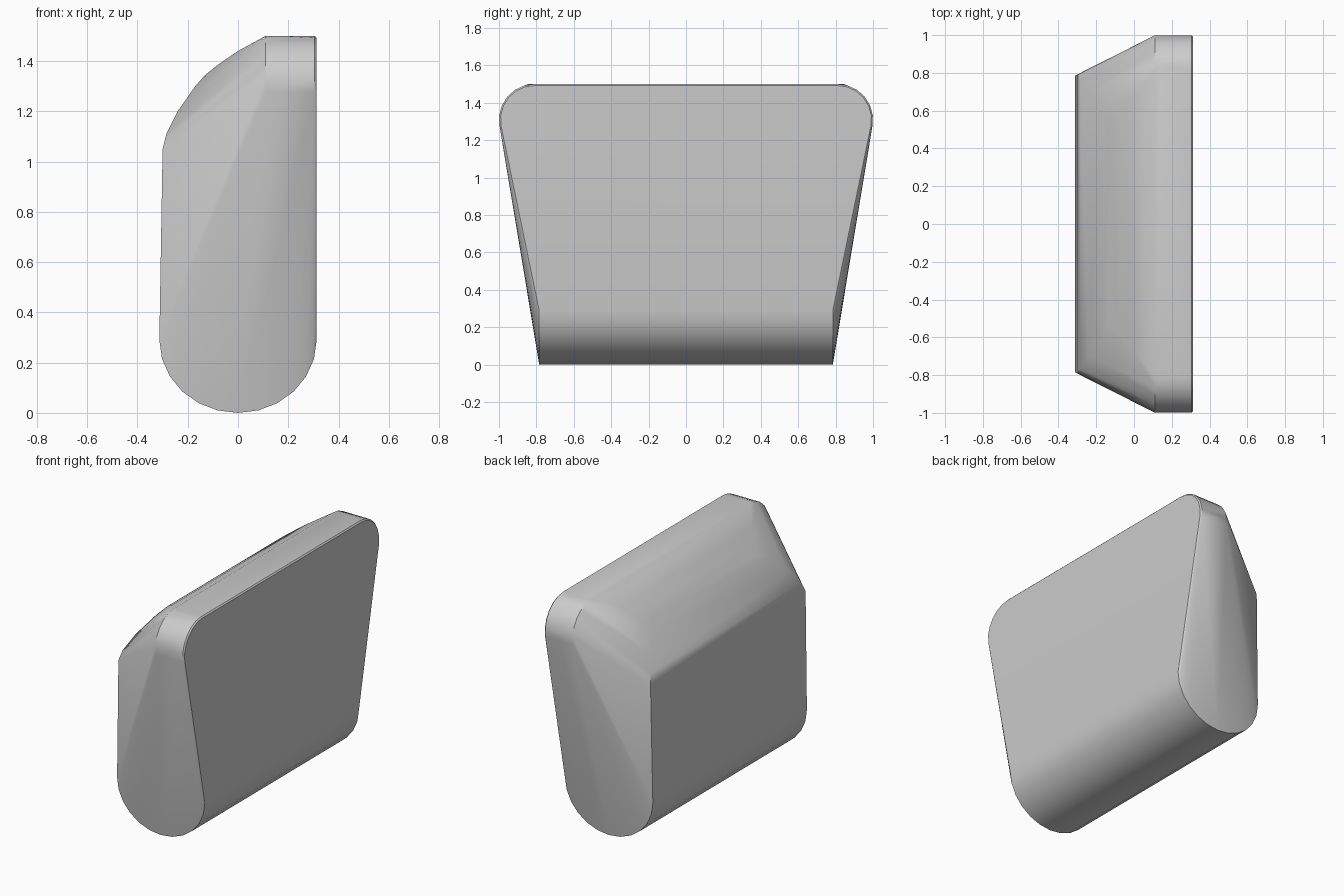
import bpy
import bmesh
from math import sin, cos, radians, pi

cube = bpy.data.objects.get("Cube")
if cube:
    bpy.data.objects.remove(cube, do_unlink=True)

grey = bpy.data.materials.new("plain_grey")
grey.use_nodes = True
colour = (0.6, 0.6, 0.6, 1)
grey.diffuse_color = colour
bsdf = grey.node_tree.nodes["Principled BSDF"]
bsdf.inputs["Base Color"].default_value = colour

half = []

# Half-round bottom end
for i in range(13):
    a = pi * i / 12
    half.append((0.313 * cos(a), 0.785, 0.29 - 0.29 * sin(a)))

# Rounded upper corner of the upright plate, with a fine edge on its flat face
for i in range(7):
    a = radians(-10 + 100 * i / 6)
    y, z = 0.81 + 0.19 * cos(a), 1.31 + 0.19 * sin(a)
    half += [(0.11, y, z), (0.305, y, z),
             (0.313, y - 0.008 * cos(a), z - 0.008 * sin(a))]

# Curved shoulder, drawn in towards the middle of the arc
shoulder = [(-0.3, 1.05), (-0.285, 1.11), (-0.24, 1.2), (-0.17, 1.3),
            (-0.13, 1.345), (-0.08, 1.385), (0, 1.44), (0.08, 1.475), (0.15, 1.5)]
for x, z in shoulder:
    y = 0.53 + (1.12 * (x + 0.13) if x > -0.13 else 1.53 * (-0.13 - x))
    half.append((x, y, z))

# Skin both mirrored halves as one solid body
bm = bmesh.new()
for x, y, z in half:
    for side in (-1, 1):
        bm.verts.new((x, side * y, z))
hull = bmesh.ops.convex_hull(bm, input=bm.verts[:])
spare = [v for v in hull["geom_interior"] + hull["geom_unused"]
         if isinstance(v, bmesh.types.BMVert)]
bmesh.ops.delete(bm, geom=list(set(spare)), context='VERTS')
bmesh.ops.dissolve_limit(bm, angle_limit=radians(1), verts=bm.verts[:], edges=bm.edges[:])
bmesh.ops.recalc_face_normals(bm, faces=bm.faces[:])

mesh = bpy.data.meshes.new("wedge_body")
bm.to_mesh(mesh)
bm.free()
mesh.materials.append(grey)
body = bpy.data.objects.new("wedge_body", mesh)
bpy.context.collection.objects.link(body)
bpy.ops.object.select_all(action='DESELECT')
body.select_set(True)
bpy.context.view_layer.objects.active = body
bpy.ops.object.shade_smooth_by_angle(angle=radians(30))
